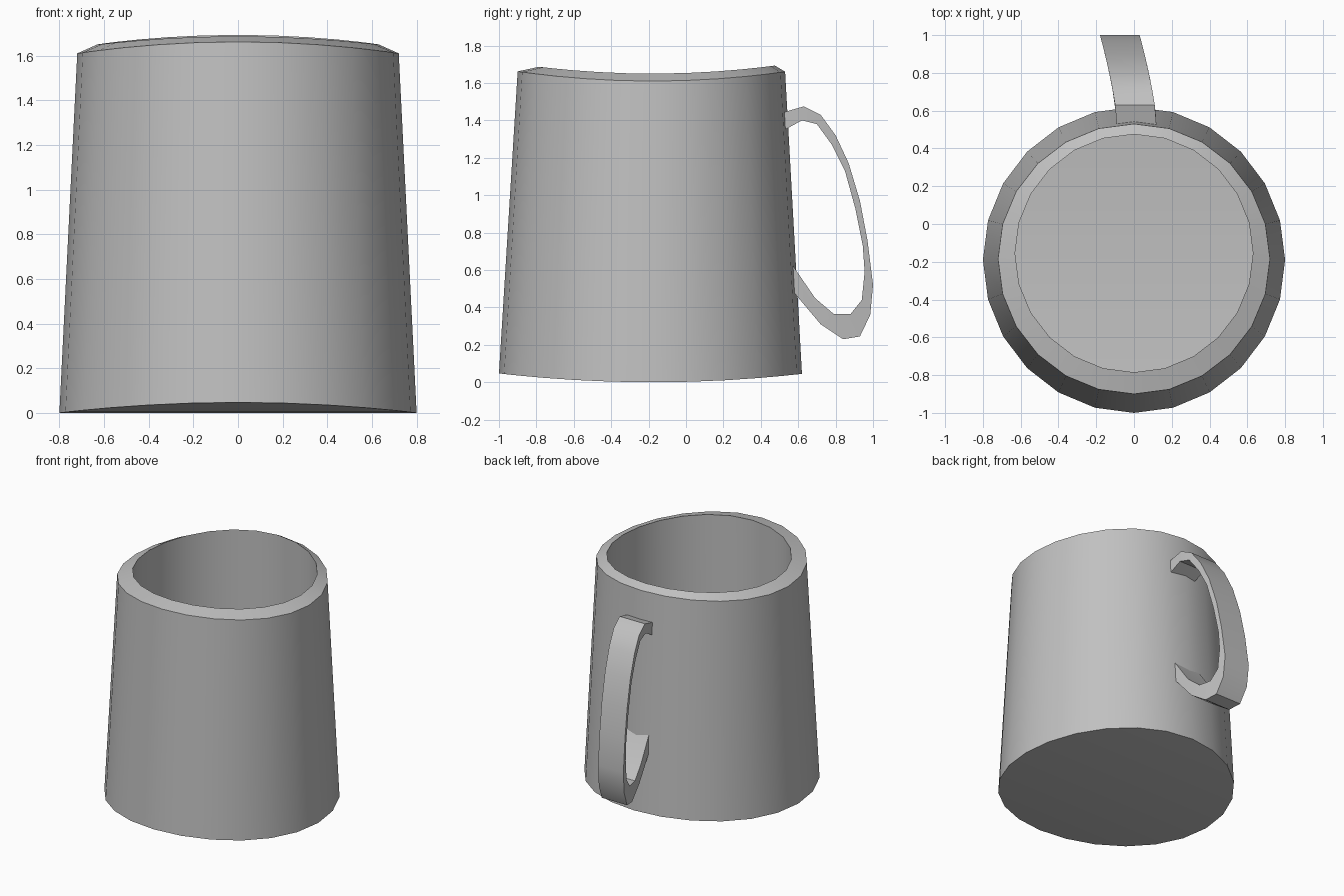
import bpy, bmesh, math

cube = bpy.data.objects.get("Cube")
if cube:
    bpy.data.objects.remove(cube, do_unlink=True)

SIDES = 24


def make_material(name, color):
    mat = bpy.data.materials.new(name)
    mat.use_nodes = True
    mat.diffuse_color = color
    mat.node_tree.nodes["Principled BSDF"].inputs["Base Color"].default_value = color
    return mat


def finish(name, bm, mat):
    """Turn a bmesh into a smooth-shaded object with sharp corners kept."""
    bmesh.ops.recalc_face_normals(bm, faces=bm.faces)
    mesh = bpy.data.meshes.new(name)
    bm.to_mesh(mesh)
    bm.free()
    obj = bpy.data.objects.new(name, mesh)
    bpy.context.collection.objects.link(obj)
    mesh.materials.append(mat)
    bpy.ops.object.select_all(action='DESELECT')
    obj.select_set(True)
    bpy.context.view_layer.objects.active = obj
    bpy.ops.object.shade_smooth_by_angle(angle=math.radians(30))
    return obj


def ring(bm, rx, ry, cy, z, sag):
    """Ring of vertices whose height bows upward to the front and back."""
    verts = []
    for i in range(SIDES):
        a = math.tau * i / SIDES
        x, y = rx * math.sin(a), cy - ry * math.cos(a)
        verts.append(bm.verts.new((x, y, z + sag * (y + 0.18) ** 2)))
    return verts


def bridge(bm, a, b):
    n = len(a)
    for i in range(n):
        j = (i + 1) % n
        bm.faces.new((a[i], a[j], b[j], b[i]))


def cap(bm, r):
    """Close a ring with strips running left to right, following its bow."""
    n, half = len(r), len(r) // 2
    bm.faces.new((r[0], r[1], r[-1]))
    for i in range(1, half - 1):
        bm.faces.new((r[i], r[i + 1], r[n - i - 1], r[n - i]))
    bm.faces.new((r[half - 1], r[half], r[half + 1]))


grey = make_material("plain grey", (0.53, 0.53, 0.53, 1))

# Cup: tapered outer wall, raised inner lip, straight inner wall, floor
bm = bmesh.new()
rings = [ring(bm, *spec) for spec in (
    (0.80, 0.81, -0.19, 0.0, 0.07),
    (0.72, 0.715, -0.185, 1.61, 0.10),
    (0.63, 0.63, -0.155, 1.65, 0.10),
    (0.63, 0.63, -0.155, 0.12, 0.07),
)]
for lower, upper in zip(rings, rings[1:]):
    bridge(bm, lower, upper)
cap(bm, rings[0])
cap(bm, rings[-1])
finish("cup", bm, grey)

# Handle: flat band, outer and inner (y, z) outlines from top to bottom
outer = [(0.51, 1.44), (0.63, 1.475), (0.72, 1.43), (0.80, 1.32), (0.87, 1.17),
         (0.93, 0.97), (0.97, 0.76), (1.0, 0.52), (0.985, 0.36), (0.93, 0.245),
         (0.84, 0.23), (0.72, 0.31), (0.56, 0.50)]
inner = [(0.51, 1.34), (0.62, 1.40), (0.70, 1.38), (0.78, 1.27), (0.85, 1.13),
         (0.905, 0.93), (0.945, 0.73), (0.955, 0.59), (0.94, 0.44), (0.88, 0.365),
         (0.79, 0.365), (0.69, 0.45), (0.56, 0.64)]


def band_x(y, side):
    """The band drifts to the model's right as it leaves the cup."""
    reach = max(0.0, (y - 0.53) / 0.47)
    return 0.015 - 0.09 * reach ** 1.4 + side * 0.105


bm = bmesh.new()
sections = []
for o, i in zip(outer, inner):
    corners = [(o, -1), (o, 1), (i, 1), (i, -1)]
    sections.append([bm.verts.new((band_x(p[0], s), *p)) for p, s in corners])
for a, b in zip(sections, sections[1:]):
    bridge(bm, a, b)
bm.faces.new(sections[0])
bm.faces.new(sections[-1])
finish("handle", bm, grey)
